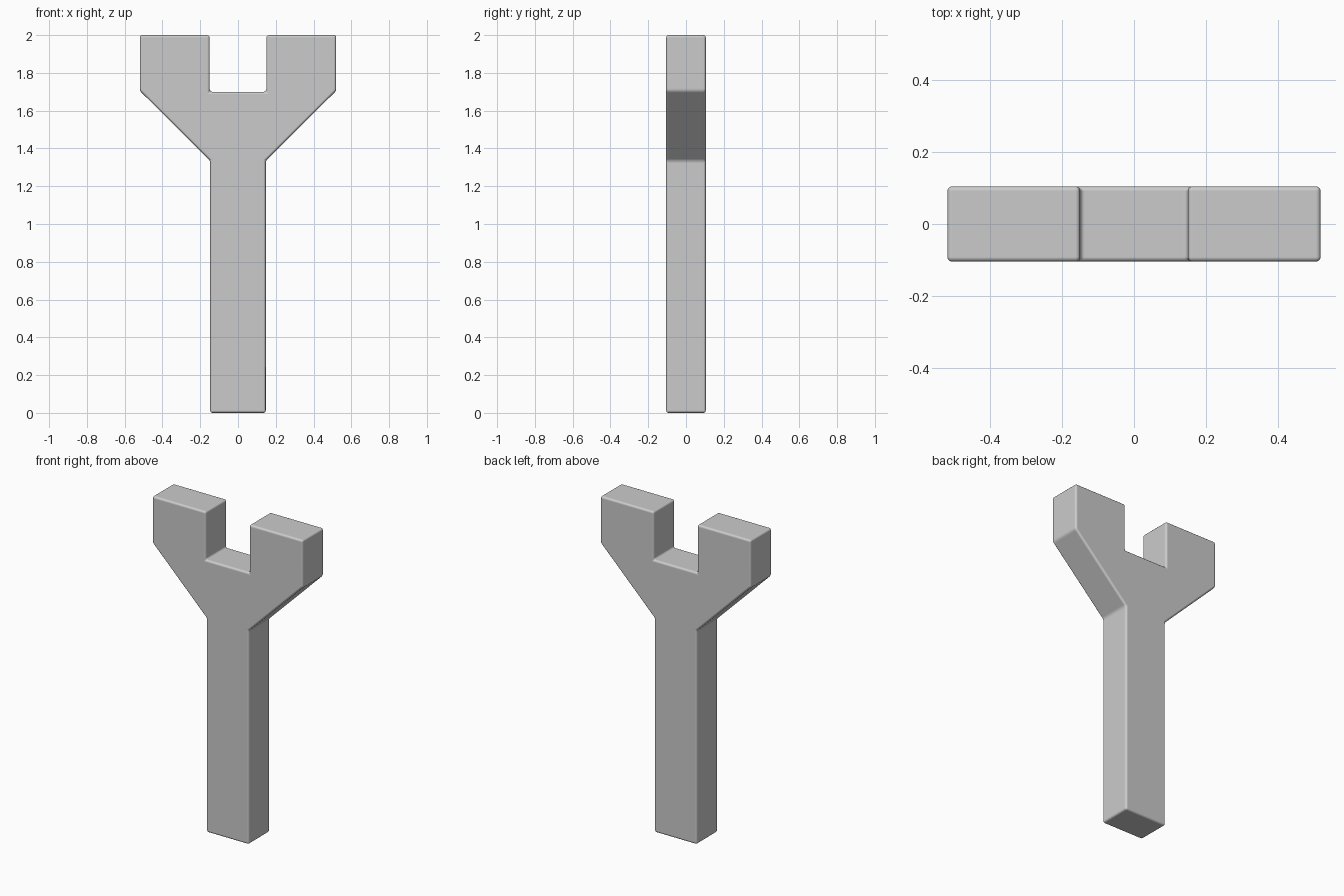
import bpy
import bmesh

cube = bpy.data.objects.get("Cube")
if cube:
    bpy.data.objects.remove(cube, do_unlink=True)

# Plain grey material
grey = bpy.data.materials.new("light_grey")
grey.use_nodes = True
colour = (0.6, 0.6, 0.6, 1)
grey.diffuse_color = colour
grey.node_tree.nodes["Principled BSDF"].inputs["Base Color"].default_value = colour

# Half outline: handle, sloped shoulder, prong, slot
half = [(0.147, 0), (0.147, 1.335), (0.52, 1.705), (0.52, 2), (0.15, 2), (0.15, 1.7)]
outline = half + [(-x, z) for x, z in reversed(half)]
depth = 0.105

# Extrude the outline through the thickness
bm = bmesh.new()
front = bm.faces.new([bm.verts.new((x, -depth, z)) for x, z in outline])
extruded = bmesh.ops.extrude_face_region(bm, geom=[front])
back = [v for v in extruded["geom"] if isinstance(v, bmesh.types.BMVert)]
bmesh.ops.translate(bm, verts=back, vec=(0, 2 * depth, 0))
bmesh.ops.recalc_face_normals(bm, faces=bm.faces)
mesh = bpy.data.meshes.new("forked_post")
bm.to_mesh(mesh)
bm.free()
mesh.materials.append(grey)

post = bpy.data.objects.new("forked_post", mesh)
bpy.context.collection.objects.link(post)

# Small rounded edges
bevel = post.modifiers.new("rounded_edges", "BEVEL")
bevel.width = 0.013
bevel.segments = 3
bevel.limit_method = "ANGLE"
bevel.harden_normals = True

bpy.context.view_layer.objects.active = post
post.select_set(True)
bpy.ops.object.shade_smooth_by_angle()
